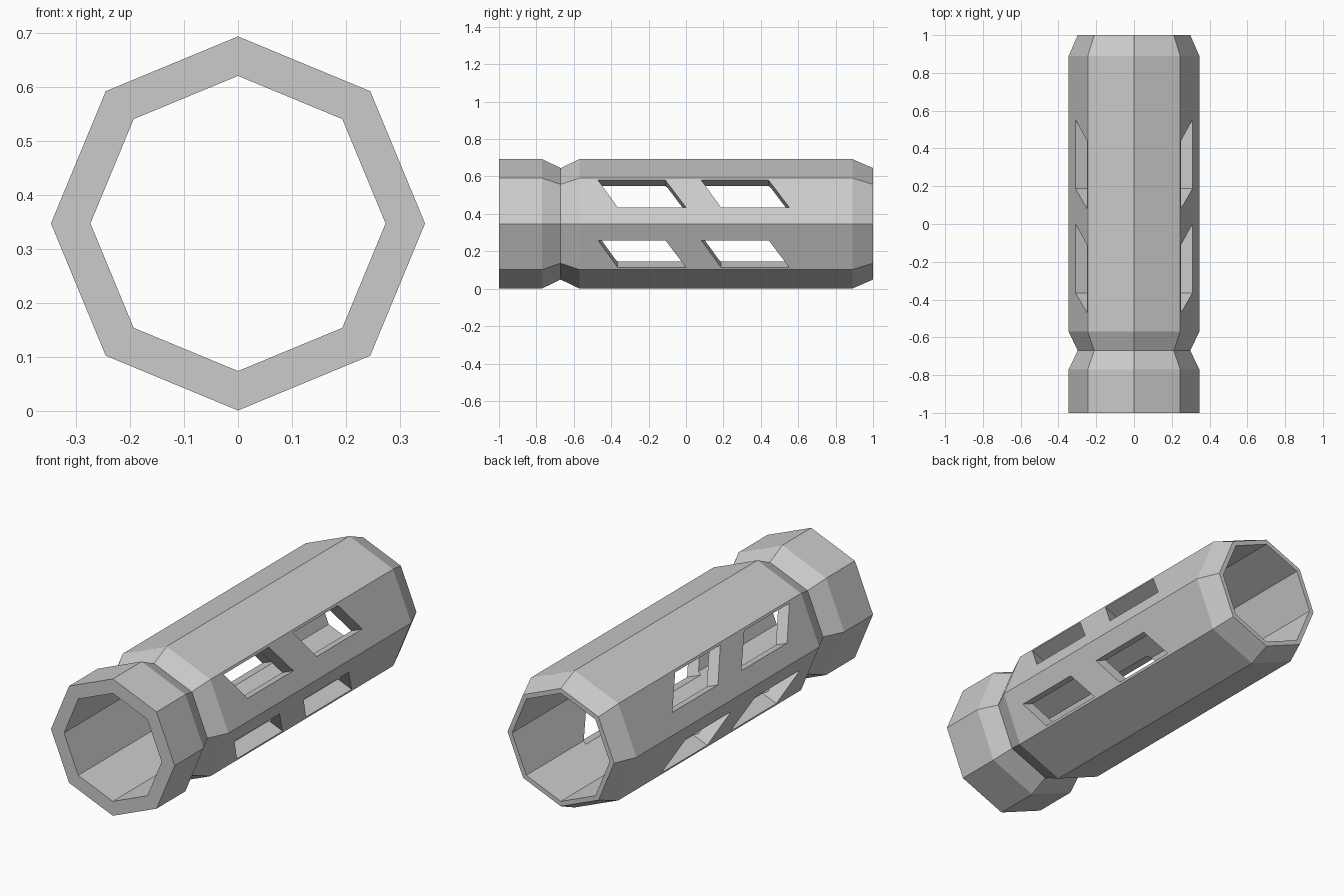
import bpy, bmesh
from math import cos, sin, pi
from mathutils import Vector

if "Cube" in bpy.data.objects:
    bpy.data.objects.remove(bpy.data.objects["Cube"])

SIDES, R_IN, CZ = 8, 0.273, 0.347


def make_object(name, bm):
    bmesh.ops.recalc_face_normals(bm, faces=bm.faces)
    mesh = bpy.data.meshes.new(name)
    bm.to_mesh(mesh)
    bm.free()
    obj = bpy.data.objects.new(name, mesh)
    bpy.context.collection.objects.link(obj)
    return obj


def ring(bm, y, r):
    return [bm.verts.new((r * cos(2 * pi * i / SIDES), y, CZ + r * sin(2 * pi * i / SIDES)))
            for i in range(SIDES)]


# Octagonal tube: outer profile with neck groove and tapered end, straight bore
profile = [(-1, .346), (-.77, .346), (-.67, .298), (-.57, .346), (.89, .346),
           (1, .298), (1, R_IN), (-1, R_IN)]
bm = bmesh.new()
rings = [ring(bm, y, r) for y, r in profile]
for a, b in zip(rings, rings[1:] + rings[:1]):
    for i in range(SIDES):
        j = (i + 1) % SIDES
        bm.faces.new((a[i], a[j], b[j], b[i]))
tube = make_object("slotted_tube", bm)

# Slanted slot cutters, two on each of the four side facets, cut square to the facet
bm = bmesh.new()
for sx in (1, -1):
    for sz in (1, -1):
        normal = Vector((sx * cos(pi / 8), 0, sz * sin(pi / 8)))
        along = Vector((-sx * sin(pi / 8), 0, sz * cos(pi / 8)))
        # corners as (distance along facet, y); slant leans the same way on every facet
        if sz > 0:
            outline = [(.12, -.47), (.12, -.11), (-.037, 0), (-.037, -.365)]
        else:
            outline = [(-.037, -.47), (-.037, -.11), (.12, 0), (.12, -.365)]
        for shift in (0, .552):
            loops = [[bm.verts.new(Vector((0, y + shift, CZ)) + along * t + normal * d)
                      for t, y in outline] for d in (.2, .38)]
            for loop in loops:
                bm.faces.new(loop)
            for i in range(4):
                j = (i + 1) % 4
                bm.faces.new((loops[0][i], loops[0][j], loops[1][j], loops[1][i]))
cutter = make_object("slot_cutter", bm)
cutter.hide_render = True

mod = tube.modifiers.new("slots", 'BOOLEAN')
mod.operation = 'DIFFERENCE'
mod.solver = 'EXACT'
mod.object = cutter
bpy.context.view_layer.objects.active = tube
tube.select_set(True)
bpy.ops.object.modifier_apply(modifier=mod.name)
bpy.data.objects.remove(cutter)
